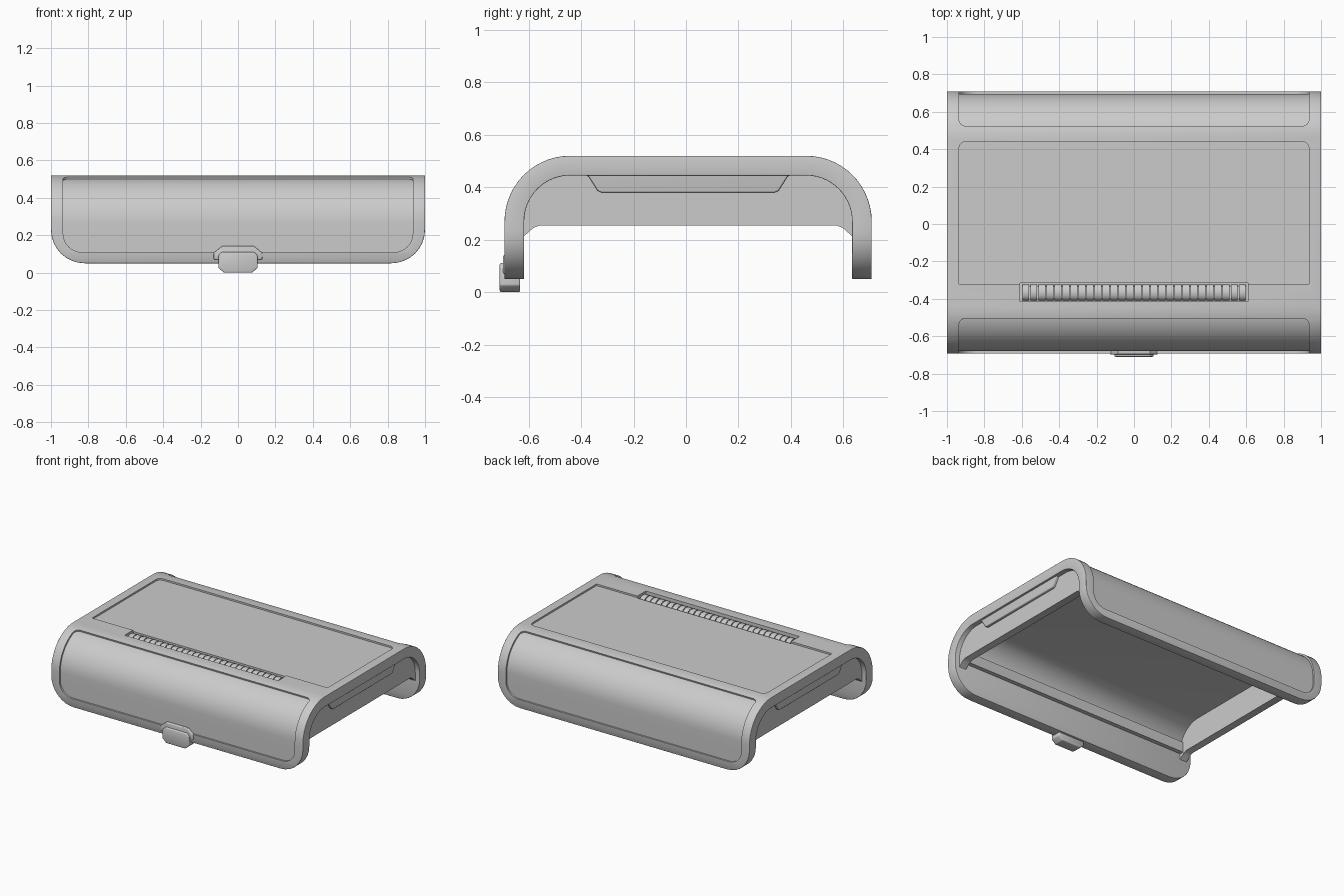
import bpy, bmesh
from math import sin, cos, pi, sqrt

if "Cube" in bpy.data.objects:
    bpy.data.objects.remove(bpy.data.objects["Cube"])

YC, ZT = 0.008, 0.52            # arch centre and top height
A, R, LEG = 0.45, 0.25, 0.22    # half flat length, bend radius, leg length
BEND = A + R * pi / 2
END = BEND + LEG


def arch(s, d):
    """Point (y, z) at distance s along the arch, d below its outer skin."""
    t, sg = abs(s), (1 if s >= 0 else -1)
    if t < A:
        y, z = t, ZT - d
    elif t < BEND:
        a = (t - A) / R
        y, z = A + (R - d) * sin(a), ZT - R + (R - d) * cos(a)
    else:
        y, z = A + R - d, ZT - R - (t - BEND)
    return YC + sg * y, z


def finish(bm, name, bevel=0, segs=3):
    bmesh.ops.recalc_face_normals(bm, faces=bm.faces[:])
    me = bpy.data.meshes.new(name)
    bm.to_mesh(me)
    bm.free()
    ob = bpy.data.objects.new(name, me)
    bpy.context.collection.objects.link(ob)
    if bevel:
        m = ob.modifiers.new("bevel", 'BEVEL')
        m.width, m.segments, m.limit_method, m.angle_limit = bevel, segs, 'ANGLE', 0.7
        apply(ob, m)
    return ob


def apply(ob, m):
    bpy.ops.object.select_all(action='DESELECT')
    bpy.context.view_layer.objects.active = ob
    ob.select_set(True)
    bpy.ops.object.modifier_apply(modifier=m.name)


def slab(name, s0, s1, w, r0, r1, d0, d1, bevel=0):
    """Rounded rectangle bent over the arch, between depths d0 and d1."""
    n = 8
    rows = {s0, s1}
    rows |= {s0 + r0 * (1 - cos(pi / 2 * i / n)) for i in range(n + 1)}
    rows |= {s1 - r1 * (1 - cos(pi / 2 * i / n)) for i in range(n + 1)}
    for sg in (-1, 1):
        rows |= {sg * (A + (BEND - A) * i / 14) for i in range(15)}
    ss = []
    for s in sorted(q for q in rows if s0 <= q <= s1):
        if not ss or s - ss[-1] > 0.0005:
            ss.append(s)
    bm = bmesh.new()
    rings = []
    for s in ss:
        hw = w
        for e, r in ((s - s0, r0), (s1 - s, r1)):
            if e < r:
                hw = w - r + sqrt(max(0, r * r - (r - e) ** 2))
        rings.append([bm.verts.new((x, *arch(s, d)))
                      for x, d in ((-hw, d0), (hw, d0), (hw, d1), (-hw, d1))])
    for a, b in zip(rings, rings[1:]):
        for i in range(4):
            j = (i + 1) % 4
            bm.faces.new((a[i], a[j], b[j], b[i]))
    bm.faces.new(rings[0])
    bm.faces.new(rings[-1])
    return finish(bm, name, bevel)


def prism(name, pts, axis, lo, hi, bevel=0):
    """Extrude a 2D outline along x (pts are y, z) or y (pts are x, z)."""
    bm = bmesh.new()
    at = (lambda p, k: (k, p[0], p[1])) if axis == 'x' else (lambda p, k: (p[0], k, p[1]))
    a = [bm.verts.new(at(p, lo)) for p in pts]
    b = [bm.verts.new(at(p, hi)) for p in pts]
    bm.faces.new(a)
    bm.faces.new(b)
    for i in range(len(pts)):
        j = (i + 1) % len(pts)
        bm.faces.new((a[i], a[j], b[j], b[i]))
    return finish(bm, name, bevel)


def cut(ob, cutter):
    m = ob.modifiers.new("cut", 'BOOLEAN')
    m.operation, m.solver, m.object = 'DIFFERENCE', 'EXACT', cutter
    apply(ob, m)
    bpy.data.objects.remove(cutter)


def mirror_y(half):
    """Complete an outline given from the middle out to +y."""
    return [(YC + y, z) for y, z in half] + [(YC - y, z) for y, z in reversed(half)]


def box(y0, y1, z0, z1):
    return [(y0, z0), (y1, z0), (y1, z1), (y0, z1)]


# Arched shell with rounded flap corners
shell = slab("arched_shell", -END, END, 1.0, 0.18, 0.18, 0, 0.075, 0.018)

# Recessed panels: front, back, top, then the hinge trough
cut(shell, slab("front_cut", -1.003, -0.513, 0.935, 0.10, 0.035, -0.05, 0.012))
cut(shell, slab("back_cut", 0.517, 1.003, 0.935, 0.035, 0.10, -0.05, 0.012))
cut(shell, slab("top_cut", -0.328, 0.432, 0.935, 0.0, 0.035, -0.05, 0.012))
cut(shell, prism("hinge_cut", box(-0.415, -0.315, 0.49, 0.6), 'x', -0.61, 0.61))

# Side rims and recessed end walls
rim = mirror_y([(0.33, 0.38), (0.345, 0.387), (0.38, 0.442), (0.40, 0.45), (0.46, 0.46), (0.42, 0.49)])
wall = mirror_y([(0.565, 0.255), (0.59, 0.245), (0.635, 0.205), (0.66, 0.205), (0.66, 0.31),
                 (0.62, 0.39), (0.56, 0.45), (0.46, 0.48)])
for side, sg in (("left", -1), ("right", 1)):
    prism(side + "_rim", rim, 'x', *sorted((sg * 0.94, sg * 0.985)), 0.006)
    prism(side + "_end_wall", wall, 'x', *sorted((sg * 0.91, sg * 0.965)))

# Inner ledges along the front and back
for side, sg in (("front", -1), ("back", 1)):
    ys = sorted((YC + sg * 0.595, YC + sg * 0.64))
    prism(side + "_ledge", box(*ys, 0.255, 0.33), 'x', -0.93, 0.93)

# Piano hinge knuckles
half_round = [(-0.366 + 0.044 * cos(pi * i / 10), 0.484 + 0.032 * sin(pi * i / 10)) for i in range(11)]
N = 28
step = 1.2 / N
for i in range(N):
    x = -0.6 + i * step
    prism("hinge_knuckle_%02d" % i, half_round, 'x', x + 0.003, x + step - 0.003)

# Latch and the raised surround behind it
prism("latch_surround", [(-0.13, 0.07), (0.13, 0.07), (0.13, 0.105), (0.085, 0.142),
                         (-0.085, 0.142), (-0.13, 0.105)], 'y', -0.697, -0.66, 0.006)
prism("latch", [(-0.075, 0.004), (0.075, 0.004), (0.105, 0.03), (0.105, 0.095), (0.085, 0.115),
                (-0.085, 0.115), (-0.105, 0.095), (-0.105, 0.03)], 'y', -0.71, -0.632, 0.006)
bpy.data.objects["latch"].location.z = -0.004

# Smooth shading with crisp edges
bpy.ops.object.select_all(action='SELECT')
bpy.ops.object.shade_smooth_by_angle(angle=0.6)
